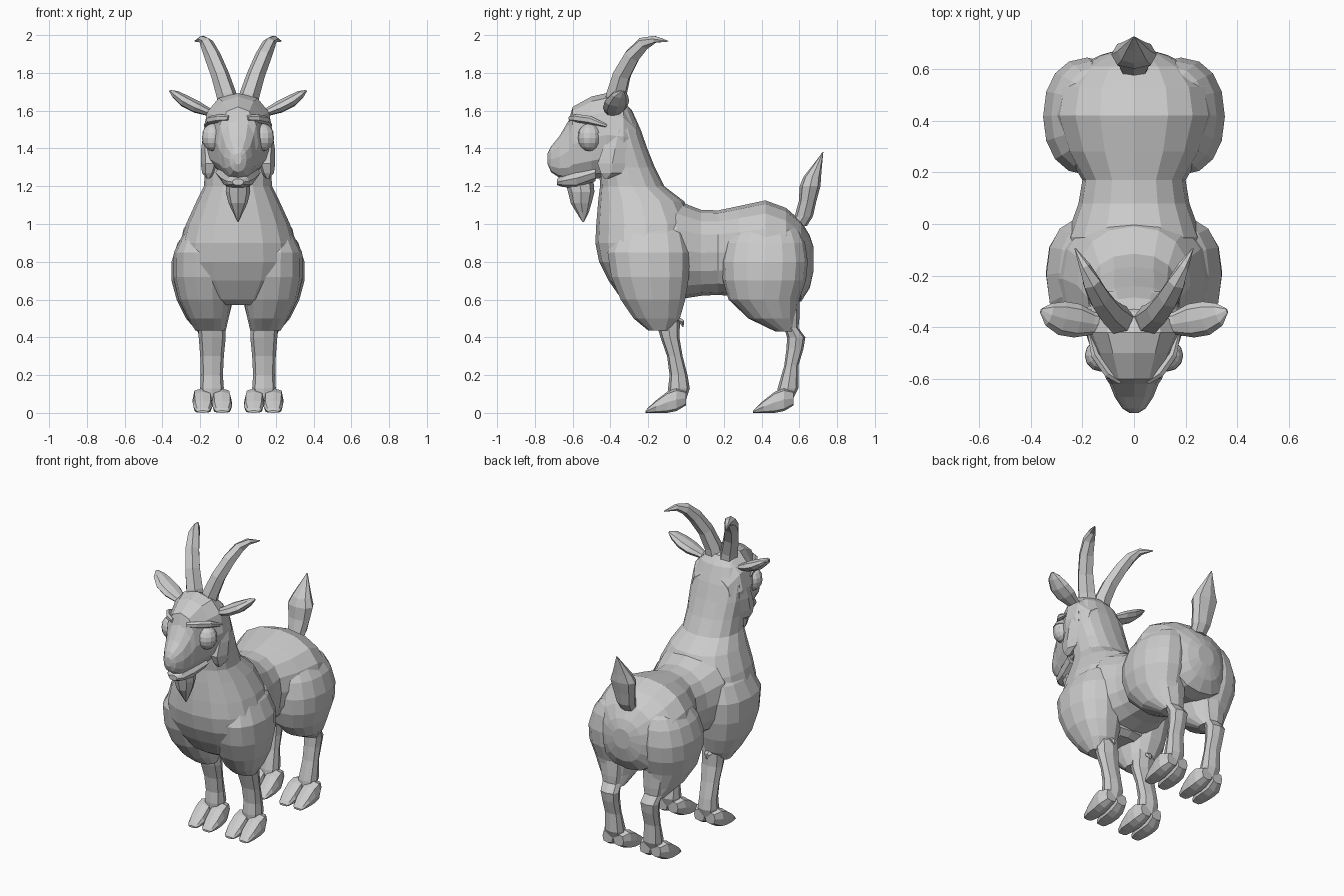
import bpy, bmesh, math
from mathutils import Vector


def skin(name, rings):
    """Closed flat-shaded mesh through a list of vertex rings."""
    bm = bmesh.new()
    loops = [[bm.verts.new(p) for p in ring] for ring in rings]
    n = len(loops[0])
    for a, b in zip(loops, loops[1:]):
        for i in range(n):
            j = (i + 1) % n
            bm.faces.new((a[i], a[j], b[j], b[i]))
    bm.faces.new(loops[0])
    bm.faces.new(loops[-1])
    bmesh.ops.recalc_face_normals(bm, faces=bm.faces)
    me = bpy.data.meshes.new(name)
    bm.to_mesh(me)
    bm.free()
    ob = bpy.data.objects.new(name, me)
    bpy.context.collection.objects.link(ob)
    return ob


def loft(name, axis, rows, n=12, p=2.2, s=1):
    """Rows are (position on axis, x0, x1, v0, v1); s=-1 mirrors in x."""
    rings = []
    for a, x0, x1, v0, v1 in rows:
        ring = []
        for i in range(n):
            t = 2 * math.pi * i / n
            c, d = math.cos(t), math.sin(t)
            c = math.copysign(abs(c) ** (2 / p), c)
            d = math.copysign(abs(d) ** (2 / p), d)
            x = s * ((x0 + x1) / 2 + c * (x1 - x0) / 2)
            v = (v0 + v1) / 2 + d * (v1 - v0) / 2
            ring.append((x, v, a) if axis == 'z' else (x, a, v))
        rings.append(ring)
    return skin(name, rings)


def sym(rows):
    return [(a, -w, w, v0, v1) for a, w, v0, v1 in rows]


def tube(name, path, u, k, n, s):
    """Path points are (x, y, z, radius); u is the wide direction, k the flatness."""
    pts = [Vector(q[:3]) for q in path]
    rings = []
    for i, c in enumerate(pts):
        tan = (pts[min(i + 1, len(pts) - 1)] - pts[max(i - 1, 0)]).normalized()
        w = Vector(u)
        w = (w - tan * w.dot(tan)).normalized()
        v = tan.cross(w)
        r = path[i][3]
        ring = []
        for j in range(n):
            t = 2 * math.pi * j / n
            q = c + w * (r * math.cos(t)) + v * (r * k * math.sin(t))
            ring.append((s * q.x, q.y, q.z))
        rings.append(ring)
    return skin(name, rings)


def ball(name, loc, scale, upper_only=False):
    bm = bmesh.new()
    bmesh.ops.create_uvsphere(bm, u_segments=12, v_segments=8, radius=1)
    if upper_only:
        low = [v for v in bm.verts if v.co.z < 0.2]
        bmesh.ops.delete(bm, geom=low, context='VERTS')
        bmesh.ops.holes_fill(bm, edges=bm.edges)
    me = bpy.data.meshes.new(name)
    bm.to_mesh(me)
    bm.free()
    ob = bpy.data.objects.new(name, me)
    ob.location, ob.scale = loc, scale
    bpy.context.collection.objects.link(ob)
    return ob


def union(base, others):
    bpy.context.view_layer.objects.active = base
    for o in others:
        m = base.modifiers.new("union", 'BOOLEAN')
        m.operation, m.solver, m.object = 'UNION', 'EXACT', o
        bpy.ops.object.modifier_apply(modifier=m.name)
        bpy.data.objects.remove(o)


# Trunk: back, belly and rump
body = loft("body", 'y', sym([
    (-.25, .22, .65, 1.10), (-.05, .262, .60, 1.125), (.08, .215, .62, 1.075),
    (.17, .20, .625, 1.072), (.28, .265, .615, 1.095), (.42, .31, .60, 1.125),
    (.53, .29, .58, 1.085), (.61, .22, .59, 1.015), (.655, .13, .66, .94),
    (.675, .06, .75, .88)]), 16, 2.25)

# Neck flowing down into the chest
neck = loft("neck_and_chest", 'z', sym([
    (1.65, .09, -.43, -.33), (1.6, .14, -.47, -.285), (1.5, .175, -.48, -.24),
    (1.4, .18, -.47, -.205), (1.3, .175, -.46, -.165), (1.2, .18, -.455, -.115),
    (1.12, .22, -.465, -.01), (1.0, .275, -.475, .05), (.9, .305, -.48, .05),
    (.8, .31, -.46, .03), (.7, .28, -.41, 0), (.6, .19, -.34, -.02),
    (.57, .12, -.29, -.06)]), 16, 2.3)

# Head, narrowing to the muzzle in front of the eyes
head = loft("head", 'y', sym([
    (-.732, .018, 1.315, 1.375), (-.715, .045, 1.275, 1.41), (-.67, .075, 1.245, 1.465),
    (-.62, .095, 1.225, 1.55), (-.6, .108, 1.225, 1.62), (-.5, .15, 1.235, 1.675),
    (-.42, .186, 1.25, 1.693), (-.33, .185, 1.28, 1.645), (-.26, .14, 1.34, 1.54)]), 12, 2.3)

parts = [neck, head]
for s in (-1, 1):
    # Shoulder mass
    parts.append(loft("shoulder", 'z', [
        (1.02, .10, .225, -.30, -.08), (.95, .06, .29, -.38, 0), (.85, .03, .34, -.42, .025),
        (.72, .02, .342, -.40, .02), (.6, .03, .315, -.35, 0), (.5, .05, .265, -.28, -.03),
        (.435, .065, .225, -.20, -.08)], 14, 2.3, s))
    # Haunch
    parts.append(loft("haunch", 'z', [
        (1.0, .05, .21, .27, .57), (.96, .04, .275, .24, .605), (.9, .02, .32, .21, .63),
        (.8, .012, .352, .19, .645), (.7, .012, .352, .195, .635), (.6, .025, .325, .225, .60),
        (.5, .05, .275, .33, .585), (.43, .08, .215, .475, .585)], 16, 2.2, s))
    # Front leg
    parts.append(loft("front_leg", 'z', [
        (.52, .07, .215, -.17, -.03), (.4, .065, .208, -.135, -.035), (.3, .075, .2, -.1, -.018),
        (.2, .08, .197, -.087, .008), (.13, .075, .2, -.095, .02), (.07, .09, .19, -.09, .0)],
        8, 2.5, s))
    # Hind leg with backward hock
    parts.append(loft("hind_leg", 'z', [
        (.6, .07, .25, .45, .6), (.5, .08, .23, .48, .6), (.45, .09, .215, .52, .595),
        (.4, .085, .207, .535, .632), (.34, .09, .2, .532, .622), (.25, .09, .197, .52, .595),
        (.13, .08, .2, .485, .595), (.07, .09, .19, .48, .565)], 8, 2.5, s))
union(body, parts)

for s in (-1, 1):
    # Cloven hooves, two toes each
    for leg, y in (("front", 0), ("hind", .57)):
        for x0, x1, f in ((.032, .138, .012), (.136, .24, -.012)):
            loft(leg + "_hoof_toe", 'y', [
                (y, x0 + .015 + f, x1 - .015 + f, .04, .115), (y - .05, x0 + .005, x1, .01, .13),
                (y - .1, x0, x1, 0, .112), (y - .16, x0, x1 - .004, 0, .065),
                (y - .2, x0 + .012, x1 - .015, 0, .028),
                (y - .214, x0 + .025, x1 - .028, 0, .012)], 8, 3.2, s)
    # Tuft behind the front leg
    tube("elbow_tuft", [(.14, -.06, .5, .03), (.14, -.02, .48, .02), (.14, -.015, .455, .004)],
         (1, 0, 0), .7, 5, s)
    # Eye, eyelid and brow
    ball("eye", (s * .129, -.51, 1.455), (.062, .062, .07))
    ball("eyelid", (s * .129, -.51, 1.455), (.066, .066, .078), True)
    tube("brow", [(.05, -.612, 1.56, .015), (.1, -.58, 1.56, .022), (.15, -.51, 1.55, .022),
                  (.175, -.42, 1.52, .008)], (0, 0, 1), .8, 6, s)
    # Ragged cheek fur
    loft("cheek_fur", 'z', [(1.5, .14, .18, -.40, -.31), (1.4, .11, .195, -.45, -.30),
                            (1.32, .10, .197, -.48, -.30), (1.27, .12, .19, -.46, -.33),
                            (1.24, .15, .165, -.435, -.41)], 6, 2, s)
    # Ear
    tube("ear", [(.11, -.385, 1.58, .03), (.16, -.385, 1.595, .045), (.22, -.375, 1.62, .066),
                 (.28, -.365, 1.65, .066), (.33, -.35, 1.685, .045), (.36, -.335, 1.705, .01)],
         (.05, 1, .15), .5, 8, s)
    # Swept-back horn
    tube("horn", [(.045, -.375, 1.6, .06), (.06, -.37, 1.68, .058), (.095, -.34, 1.79, .052),
                  (.135, -.285, 1.89, .047), (.165, -.225, 1.955, .038), (.19, -.165, 1.978, .022),
                  (.228, -.095, 1.968, .003)], (.35, -1, 0), .92, 6, s)

# Lower jaw
loft("lower_jaw", 'y', sym([(-.682, .03, 1.205, 1.24), (-.655, .06, 1.195, 1.26),
                            (-.58, .09, 1.185, 1.30), (-.48, .12, 1.225, 1.32)]), 10, 2.2)

# Beard
loft("beard", 'z', sym([(1.23, .06, -.64, -.49), (1.17, .065, -.625, -.485),
                        (1.11, .05, -.61, -.50), (1.06, .026, -.58, -.515),
                        (1.01, .003, -.548, -.54)]), 8, 2)

# Upright tail
loft("tail", 'z', sym([(.99, .05, .54, .64), (1.04, .06, .575, .672), (1.12, .075, .597, .69),
                       (1.2, .088, .602, .712), (1.25, .065, .622, .715),
                       (1.31, .036, .67, .72), (1.38, .003, .722, .727)]), 8, 2.3)
